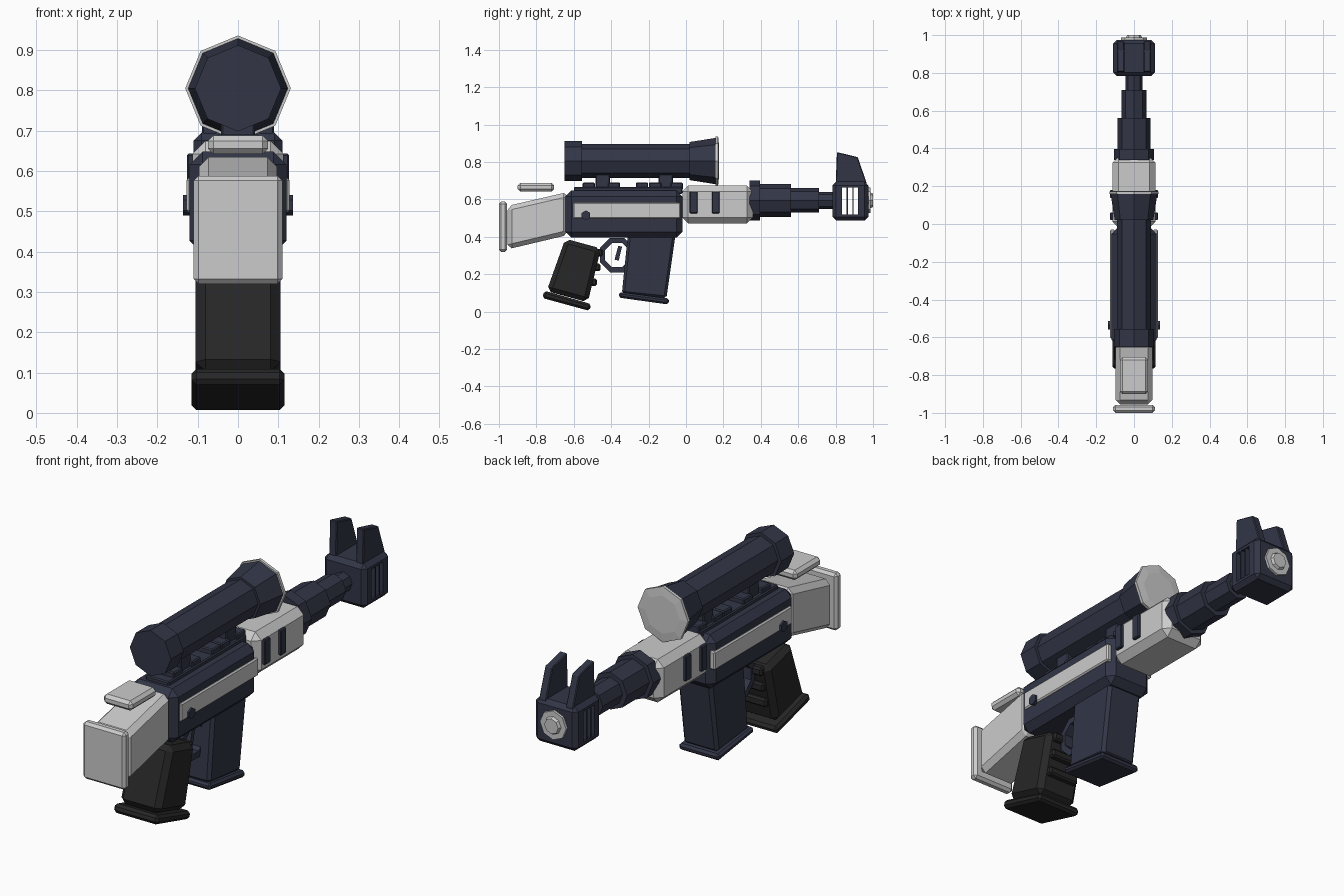
import bpy, bmesh, math
from mathutils import Vector

if "Cube" in bpy.data.objects:
    bpy.data.objects.remove(bpy.data.objects["Cube"])


def material(name, rgb):
    m = bpy.data.materials.new(name)
    m.diffuse_color = (*rgb, 1)
    m.use_nodes = True
    m.node_tree.nodes["Principled BSDF"].inputs["Base Color"].default_value = m.diffuse_color
    return m


NAVY = material("navy", (0.032, 0.036, 0.062))
BLACK = material("black", (0.02, 0.02, 0.021))


def finish(name, bm, mat=None, bevel=0):
    bmesh.ops.recalc_face_normals(bm, faces=bm.faces)
    me = bpy.data.meshes.new(name)
    bm.to_mesh(me)
    bm.free()
    ob = bpy.data.objects.new(name, me)
    bpy.context.collection.objects.link(ob)
    if mat:
        me.materials.append(mat)
    if bevel:
        b = ob.modifiers.new("bevel", 'BEVEL')
        b.width, b.segments, b.limit_method = bevel, 1, 'NONE'
    return ob


def prism(name, pts, x0, x1, mat=None, bevel=0):
    """Side profile of (y, z) points, extruded from x0 to x1."""
    bm = bmesh.new()
    f = bm.faces.new([bm.verts.new((x0, y, z)) for y, z in pts])
    ext = bmesh.ops.extrude_face_region(bm, geom=[f])
    verts = [v for v in ext["geom"] if isinstance(v, bmesh.types.BMVert)]
    bmesh.ops.translate(bm, verts=verts, vec=(x1 - x0, 0, 0))
    return finish(name, bm, mat, bevel)


def box(name, x, y, z, mat=None, bevel=0):
    pts = [(y[0], z[0]), (y[1], z[0]), (y[1], z[1]), (y[0], z[1])]
    return prism(name, pts, x[0], x[1], mat, bevel)


def lathe(name, stations, z, mat=None, n=8):
    """n-sided rings of (y, radius) joined along y."""
    bm = bmesh.new()
    rings = [[bm.verts.new((r * math.cos(math.tau * i / n), y,
                            z + r * math.sin(math.tau * i / n)))
              for i in range(n)] for y, r in stations]
    for a, b in zip(rings, rings[1:]):
        for i in range(n):
            j = (i + 1) % n
            bm.faces.new((a[i], a[j], b[j], b[i]))
    bm.faces.new(rings[0])
    bm.faces.new(rings[-1])
    return finish(name, bm, mat)


# Receiver, side plates and bolts
box("receiver", (-0.12, 0.12), (-0.645, -0.02), (0.395, 0.648), NAVY, 0.032)
for s, side in ((1, "right"), (-1, "left")):
    box("side_plate_" + side, sorted((s * 0.10, s * 0.128)), (-0.605, -0.03),
        (0.497, 0.583), None, 0.006)
    prism("bolt_" + side,
          [(-0.535 + 0.026 * math.sin(math.tau * i / 6),
            0.515 + 0.026 * math.cos(math.tau * i / 6)) for i in range(6)],
          s * 0.10, s * 0.137, NAVY)

# Hand guard with dark vents
box("hand_guard", (-0.113, 0.113), (-0.02, 0.358), (0.472, 0.674), None, 0.032)
for s, side in ((1, "right"), (-1, "left")):
    for k, y in enumerate((0.02, 0.138)):
        box(f"vent_{side}_{k + 1}", sorted((s * 0.085, s * 0.127)),
            (y, y + 0.042), (0.525, 0.643), NAVY, 0.004)

# Stepped barrel
lathe("barrel", [(0.34, 0.107), (0.396, 0.107), (0.396, 0.088), (0.562, 0.088),
                 (0.562, 0.065), (0.71, 0.065), (0.71, 0.045), (0.80, 0.045)],
      0.595, NAVY)

# Muzzle block with slots cut straight through, and its ring
muzzle = box("muzzle_block", (-0.11, 0.11), (0.783, 0.975), (0.487, 0.695),
             NAVY, 0.02)
bm = bmesh.new()
for y in (0.847, 0.877, 0.907):
    c = bmesh.ops.create_cube(bm, size=1)["verts"]
    bmesh.ops.scale(bm, verts=c, vec=(0.4, 0.024, 0.144))
    bmesh.ops.translate(bm, verts=c, vec=(0, y, 0.591))
cutter = finish("slot_cutter", bm)
cutter.hide_render = True
cutter.display_type = 'WIRE'
cut = muzzle.modifiers.new("slots", 'BOOLEAN')
cut.operation, cut.object, cut.solver = 'DIFFERENCE', cutter, 'EXACT'
lathe("muzzle_ring", [(0.96, 0.068), (0.987, 0.068), (0.987, 0.042),
                      (1.0, 0.036)], 0.595)

# Pair of front sight fins
for s, side in ((1, "right"), (-1, "left")):
    prism("sight_fin_" + side, [(0.80, 0.67), (0.807, 0.853), (0.918, 0.826),
                                (0.965, 0.69), (0.965, 0.67)],
          s * 0.07 - 0.019, s * 0.07 + 0.019, NAVY, 0.004)

# Scope
lathe("scope", [(-0.65, 0.107), (-0.555, 0.107), (-0.555, 0.091), (0.02, 0.091),
                (0.02, 0.102), (0.16, 0.124)], 0.805, NAVY)
lathe("scope_rim", [(0.158, 0.131), (0.172, 0.131), (0.176, 0.09)], 0.805)

# Rail, teeth and scope mounts
box("rail", (-0.06, 0.06), (-0.60, -0.02), (0.63, 0.666), NAVY, 0.005)
for k, y in enumerate((-0.52, -0.385, -0.235, -0.165, -0.05)):
    box(f"rail_tooth_{k + 1}", (-0.055, 0.055), (y - 0.033, y + 0.033),
        (0.65, 0.69), NAVY, 0.005)
for k, y in enumerate((-0.445, -0.108)):
    box(f"scope_mount_{k + 1}", (-0.042, 0.042), (y - 0.039, y + 0.039),
        (0.65, 0.75), NAVY, 0.005)

# Stock, butt plate and cheek rest
prism("stock", [(-0.955, 0.565), (-0.63, 0.64), (-0.63, 0.41), (-0.955, 0.333)],
      -0.097, 0.097, None, 0.024)
box("butt_plate", (-0.11, 0.11), (-1.0, -0.957), (0.32, 0.588), None, 0.012)
box("cheek_rest", (-0.075, 0.075), (-0.90, -0.705), (0.642, 0.688), None, 0.014)

# Pistol grip, its foot and finger ridges
prism("grip", [(-0.645, 0.39), (-0.455, 0.338), (-0.525, 0.05), (-0.745, 0.11)],
      -0.105, 0.105, BLACK, 0.024)
prism("grip_foot", [(-0.757, 0.112), (-0.506, 0.040), (-0.516, 0.004),
                    (-0.769, 0.073)], -0.115, 0.115, BLACK, 0.012)
for k, (y, z) in enumerate(((-0.462, 0.315), (-0.475, 0.237), (-0.495, 0.157))):
    box(f"grip_ridge_{k + 1}", (-0.08, 0.08), (y - 0.04, y + 0.018),
        (z - 0.02, z + 0.02), BLACK, 0.008)

# Trigger guard ring and trigger
bm = bmesh.new()
loops = [[bm.verts.new((x, -0.368 + r * math.sin(math.tau * (i + .5) / 8),
                        0.302 + r * math.cos(math.tau * (i + .5) / 8)))
          for i in range(8)]
         for x, r in ((-0.035, 0.1), (0.035, 0.1), (0.035, 0.07), (-0.035, 0.07))]
for k in range(4):
    a, b = loops[k], loops[(k + 1) % 4]
    for i in range(8):
        j = (i + 1) % 8
        bm.faces.new((a[i], a[j], b[j], b[i]))
finish("trigger_guard", bm, NAVY)
prism("trigger", [(-0.362, 0.352), (-0.342, 0.347), (-0.36, 0.272),
                  (-0.382, 0.278)], -0.018, 0.018, NAVY)

# Magazine and its base
prism("magazine", [(-0.31, 0.42), (-0.055, 0.42), (-0.105, 0.07),
                   (-0.343, 0.095)], -0.09, 0.09, NAVY, 0.014)
prism("magazine_base", [(-0.357, 0.105), (-0.09, 0.070), (-0.094, 0.038),
                        (-0.36, 0.075)], -0.105, 0.105, NAVY, 0.01)
